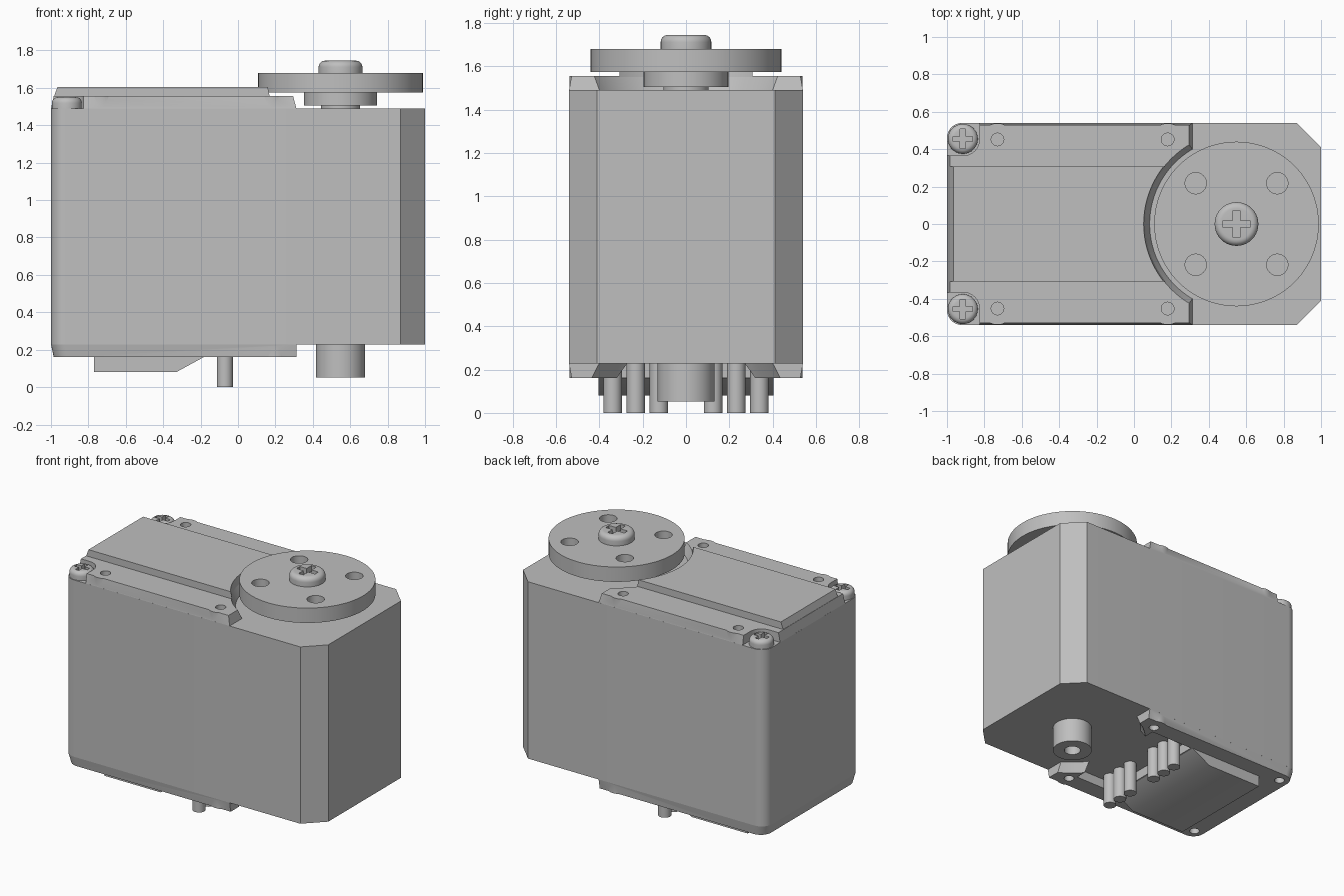
import bpy, bmesh
from math import sin, cos, pi, radians

cube = bpy.data.objects.get("Cube")
if cube:
    bpy.data.objects.remove(cube, do_unlink=True)

GREY = (0.52, 0.52, 0.52, 1)
grey = bpy.data.materials.new("plain grey")
grey.use_nodes = True
grey.diffuse_color = GREY
grey.node_tree.nodes["Principled BSDF"].inputs["Base Color"].default_value = GREY

AXLE = 0.548      # x of the output shaft
W = 0.54          # half width of the case


def make(name, bm):
    bmesh.ops.recalc_face_normals(bm, faces=bm.faces)
    mesh = bpy.data.meshes.new(name)
    bm.to_mesh(mesh)
    bm.free()
    ob = bpy.data.objects.new(name, mesh)
    bpy.context.collection.objects.link(ob)
    mesh.materials.append(grey)
    return ob


def prism(name, low, z0, z1, high=None):
    """Loft between two matching outlines."""
    bm = bmesh.new()
    a = [bm.verts.new((x, y, z0)) for x, y in low]
    b = [bm.verts.new((x, y, z1)) for x, y in (high or low)]
    bm.faces.new(a)
    bm.faces.new(b)
    for i in range(len(a)):
        j = (i + 1) % len(a)
        bm.faces.new((a[i], a[j], b[j], b[i]))
    return make(name, bm)


def arc(cx, cy, r, start, end, n):
    angles = [radians(start + (end - start) * i / n) for i in range(n + 1)]
    return [(cx + r * cos(t), cy + r * sin(t)) for t in angles]


def cylinder(name, x, y, r, z0, z1, r_top=None, n=48):
    return prism(name, arc(x, y, r, 0, 360, n)[:-1], z0, z1,
                 arc(x, y, r_top or r, 0, 360, n)[:-1])


def rect(x0, x1, y0, y1):
    return [(x0, y0), (x1, y0), (x1, y1), (x0, y1)]


def boolean(ob, tools, mode="DIFFERENCE"):
    bpy.context.view_layer.objects.active = ob
    for tool in tools:
        tool.hide_render = True
        mod = ob.modifiers.new("cut", "BOOLEAN")
        mod.operation, mod.solver, mod.object = mode, "EXACT", tool
        bpy.ops.object.modifier_apply(modifier=mod.name)
        bpy.data.objects.remove(tool, do_unlink=True)
    return ob


def case_outline(front, inset=0.0, rear_inset=0.0):
    """Outline with rounded rear corners, ending square at x = front."""
    w, rear, r = W - inset, -1 + rear_inset, 0.08
    return ([(front, -w), (front, w)]
            + arc(rear + r, w - r, r, 90, 180, 8)
            + arc(rear + r, r - w, r, 180, 270, 8))


def screw_head(name, x, y, r, z0, z1, cross, half):
    """Rounded pan head with a cross recess."""
    bev = (z1 - z0) * 0.5
    profile = [(0, z0), (r, z0)] + arc(r - bev, z1 - bev, bev, 0, 90, 6) + [(0, z1)]
    bm = bmesh.new()
    verts = [bm.verts.new((px, 0, pz)) for px, pz in profile]
    edges = [bm.edges.new(p) for p in zip(verts, verts[1:])]
    bmesh.ops.spin(bm, geom=verts + edges, cent=(0, 0, 0), axis=(0, 0, 1),
                   angle=2 * pi, steps=40)
    bmesh.ops.remove_doubles(bm, verts=bm.verts, dist=0.0001)
    for v in bm.verts:
        v.co.x += x
        v.co.y += y
    head = make(name, bm)
    depth = z1 - 0.04
    return boolean(head, [
        prism("slot", rect(x - cross, x + cross, y - half, y + half), depth, z1 + 0.1),
        prism("slot", rect(x - half, x + half, y - cross, y + cross), depth, z1 + 0.1)])


# Main case: chamfered front corners, rounded rear corners
body = case_outline(1)[2:]
prism("case", [(0.87, -W), (1, -0.41), (1, 0.41), (0.87, W)] + body, 0.228, 1.49)

# Lid plate with sloped edges, scooped around the horn
lid = prism("lid", case_outline(0.312), 1.489, 1.556, case_outline(0.295, 0.012, 0.015))
bosses = [cylinder("boss", x, s * 0.45, 0.0885, 1.489, 1.556)
          for x in (-0.73, 0.18) for s in (-1, 1)]
boolean(lid, bosses, "UNION")
cutters = [cylinder("scoop", AXLE, 0, 0.46, 1.48, 1.57, 0.5, 96)]
for s in (-1, 1):
    notch = arc(-0.915, 0.455, 0.09, -90, 0, 8) + [(-0.825, 0.7), (-1.2, 0.7), (-1.2, 0.365)]
    cutters.append(prism("notch", [(x, s * y) for x, y in notch], 1.48, 1.6))
    cutters += [cylinder("hole", x, s * 0.452, 0.034, 1.5, 1.6, n=24) for x in (-0.73, 0.18)]
boolean(lid, cutters)

# Raised centre panel of the lid
panel = prism("lid_panel", rect(-0.985, 0.3, -0.308, 0.308), 1.55, 1.605,
              rect(-0.965, 0.3, -0.308, 0.308))
boolean(panel, [cylinder("scoop", AXLE, 0, 0.485, 1.53, 1.63, 0.5, 96)])

# Lid screws
for side, s in (("right", -1), ("left", 1)):
    screw_head("lid_screw_" + side, -0.915, s * 0.455, 0.08, 1.488, 1.55, 0.052, 0.014)

# Bottom plate, scooped around the lower boss and recessed around the pins
base = prism("base_plate", case_outline(0.312, 0.012, 0.015), 0.16, 0.229, case_outline(0.312))
boolean(base, [cylinder("boss", 0.2, s * 0.45, 0.0885, 0.16, 0.229) for s in (-1, 1)], "UNION")
cutters = [cylinder("scoop", AXLE, 0, 0.5, 0.15, 0.24, 0.46, 96),
           prism("pin_recess", rect(-0.17, 0.17, -0.4, 0.4), 0.15, 0.24)]
cutters += [cylinder("hole", x, s * 0.45, 0.034, 0.15, 0.22, n=24)
            for x in (-0.915, 0.2) for s in (-1, 1)]
boolean(base, cutters)

# Wedge pad under the base
prism("base_pad", rect(-0.77, -0.33, -0.405, 0.405), 0.08, 0.162,
      rect(-0.77, -0.18, -0.405, 0.405))

# Connector pins
for side, s in (("right", -1), ("left", 1)):
    for i in range(3):
        cylinder(f"pin_{side}_{i + 1}", -0.07, s * (0.125 + 0.107 * i), 0.043, 0, 0.235, n=24)

# Lower pivot boss with a blind hole
pivot = cylinder("lower_boss", AXLE, 0, 0.132, 0.052, 0.235)
boolean(pivot, [cylinder("hole", AXLE, 0, 0.055, 0.03, 0.2, n=32)])

# Output shaft, collar and horn disc
cylinder("output_shaft", AXLE, 0, 0.105, 1.485, 1.51)
cylinder("horn_collar", AXLE, 0, 0.196, 1.505, 1.58)
horn = cylinder("horn_disc", AXLE, 0, 0.44, 1.574, 1.68, n=96)
boolean(horn, [cylinder("hole", AXLE + sx * 0.218, sy * 0.218, 0.057, 1.5, 1.75, n=32)
               for sx in (-1, 1) for sy in (-1, 1)])
screw_head("horn_screw", AXLE, 0, 0.117, 1.678, 1.745, 0.073, 0.019)

# Smooth round surfaces, keep edges sharp
bpy.ops.object.select_all(action="DESELECT")
for ob in bpy.context.collection.objects:
    if ob.type == "MESH" and ob.data.materials and ob.data.materials[0] == grey:
        ob.select_set(True)
        bpy.context.view_layer.objects.active = ob
bpy.ops.object.shade_smooth_by_angle(angle=radians(30))
